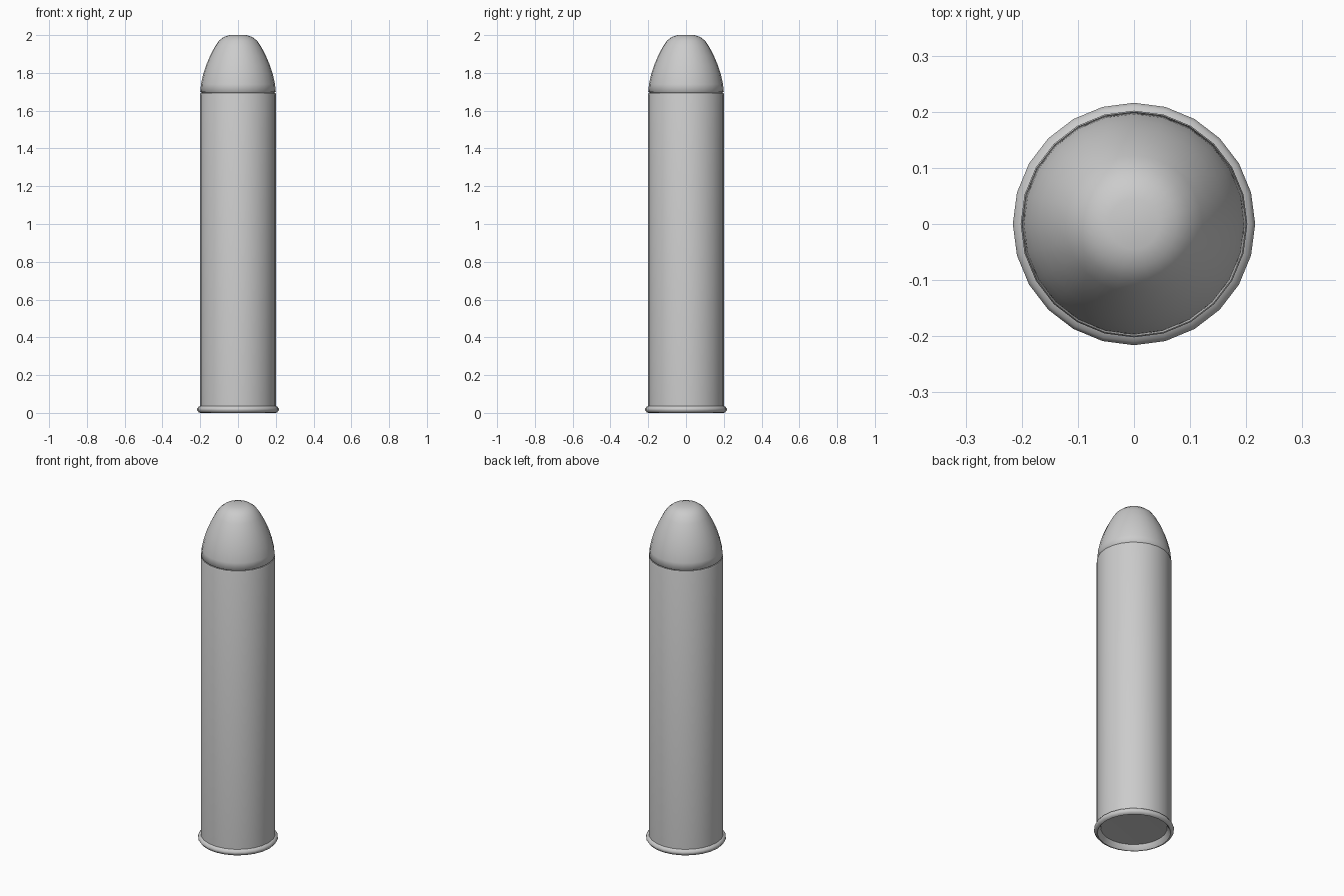
import bpy, bmesh, math

if "Cube" in bpy.data.objects:
    bpy.data.objects.remove(bpy.data.objects["Cube"])

SIDES = 24


def lathe(name, profile, angle):
    """Revolve (radius, z) points round the z axis; radius 0 closes to a pole."""
    bm = bmesh.new()
    rings = []
    for r, z in profile:
        if r == 0:
            rings.append([bm.verts.new((0, 0, z))] * SIDES)
        else:
            rings.append([bm.verts.new((r * math.cos(math.tau * i / SIDES),
                                        r * math.sin(math.tau * i / SIDES), z))
                          for i in range(SIDES)])
    for a, b in zip(rings, rings[1:]):
        for i in range(SIDES):
            j = (i + 1) % SIDES
            quad = list(dict.fromkeys((a[i], a[j], b[j], b[i])))
            bm.faces.new(quad)
    bmesh.ops.recalc_face_normals(bm, faces=bm.faces[:])
    mesh = bpy.data.meshes.new(name)
    bm.to_mesh(mesh)
    bm.free()
    obj = bpy.data.objects.new(name, mesh)
    bpy.context.collection.objects.link(obj)
    bpy.ops.object.select_all(action='DESELECT')
    obj.select_set(True)
    bpy.context.view_layer.objects.active = obj
    bpy.ops.object.shade_smooth_by_angle(angle=math.radians(angle))
    return obj


# Tubular case with a recessed base, rolled rim and softened mouth
lathe("case", [(0, 0.035), (0.18, 0.03), (0.188, 0.012), (0.198, 0.0),
               (0.208, 0.003), (0.216, 0.014), (0.216, 0.022),
               (0.210, 0.032), (0.202, 0.036), (0.202, 1.685),
               (0.199, 1.694), (0.192, 1.694)], 60)

# Rounded nose seated in the mouth, with a small flat tip
lathe("nose", [(0.192, 1.694), (0.2, 1.70), (0.196, 1.74), (0.185, 1.79),
               (0.169, 1.84), (0.148, 1.89), (0.122, 1.94), (0.101, 1.97),
               (0.076, 1.99), (0.045, 2.0), (0, 2.0)], 60)
